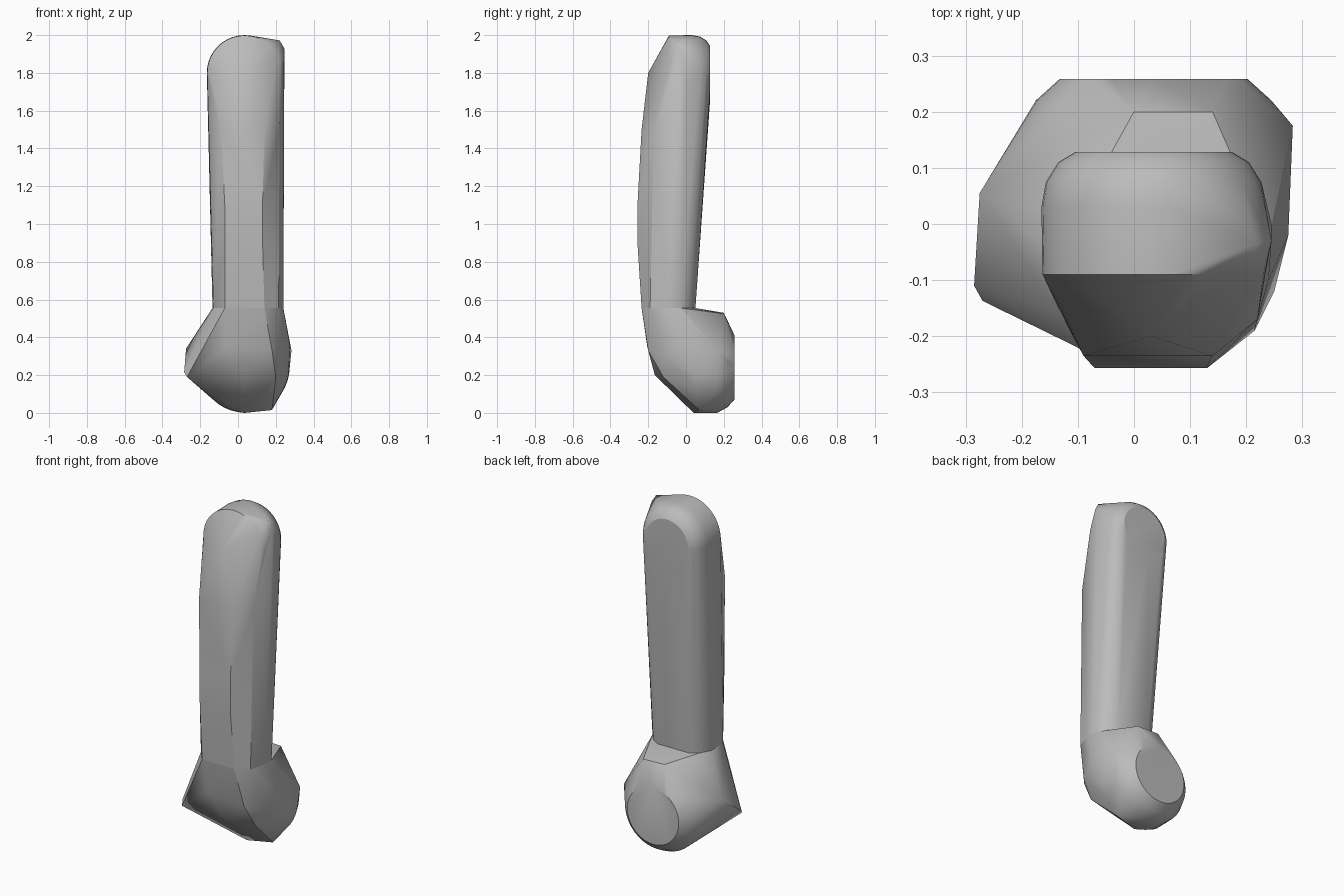
import bpy, bmesh
from math import sin, cos, tau

if "Cube" in bpy.data.objects:
    bpy.data.objects.remove(bpy.data.objects["Cube"])

grey = bpy.data.materials.new("plain grey")
grey.use_nodes = True
GREY = (0.5, 0.5, 0.5, 1)
grey.diffuse_color = GREY
grey.node_tree.nodes["Principled BSDF"].inputs["Base Color"].default_value = GREY


def ring(x, y, z, r, n=40):
    """Circle of points facing along y."""
    return [(x + r * cos(tau * i / n), y, z + r * sin(tau * i / n)) for i in range(n)]


def hull(name, points):
    """Closed convex shell around a set of points."""
    bm = bmesh.new()
    for p in points:
        bm.verts.new(p)
    bmesh.ops.convex_hull(bm, input=bm.verts[:])
    bmesh.ops.delete(bm, geom=[v for v in bm.verts if not v.link_faces], context="VERTS")
    bmesh.ops.dissolve_limit(bm, angle_limit=0.02, verts=bm.verts[:], edges=bm.edges[:])
    bmesh.ops.recalc_face_normals(bm, faces=bm.faces[:])
    mesh = bpy.data.meshes.new(name)
    bm.to_mesh(mesh)
    bm.free()
    mesh.materials.append(grey)
    obj = bpy.data.objects.new(name, mesh)
    bpy.context.collection.objects.link(obj)
    bpy.ops.object.select_all(action="DESELECT")
    obj.select_set(True)
    bpy.context.view_layer.objects.active = obj
    bpy.ops.object.shade_smooth_by_angle(angle=0.5)


# Seam outline shared by the shaft and the lower joint
SEAM = 0.555
seam = [(x, y, SEAM) for x, y in (
    (-0.07, -0.235), (0.14, -0.235), (0.215, -0.19), (0.24, -0.1), (0.24, -0.03),
    (0.2, 0.02), (0.15, 0.05), (-0.05, 0.05), (-0.1, 0.02), (-0.135, -0.05), (-0.13, -0.16))]

# Upper shaft: rounded head, bowed front, small corner at the top
shaft = list(seam)
for y, r in ((-0.09, 0.198), (0.03, 0.2), (0.075, 0.192), (0.11, 0.17), (0.128, 0.14)):
    shaft += ring(0.035, y, 1.8, r)
shaft += [(0.245, -0.03, 1.93), (0.22, -0.035, 1.972), (0.245, 0.0, 1.75)]
shaft += [(0.03, -0.2, 1.8), (-0.14, -0.12, 1.8)]
shaft += [(-0.09, -0.235, 1.5), (0.14, -0.235, 1.5), (0.22, -0.17, 1.5)]
shaft += [(-0.07, -0.257, z) for z in (0.9, 1.1)]
shaft += [(0.13, -0.257, z) for z in (0.9, 1.1)]
hull("upper_shaft", shaft)

# Lower joint: round end cap at the back, pointed side, sloping underside
joint = list(seam)
for y, r in ((0.05, 0.235), (0.165, 0.238), (0.22, 0.21), (0.258, 0.168)):
    joint += ring(0.035, y, 0.24, r)
joint += [(0.0, 0.2, 0.53), (0.14, 0.2, 0.525)]
joint += [(-0.275, 0.055, 0.34), (-0.285, -0.11, 0.215), (-0.27, -0.137, 0.19)]
joint += [(0.283, 0.175, 0.33), (0.275, -0.02, 0.36), (0.25, -0.12, 0.3)]
joint += [(-0.06, -0.205, 0.35), (0.18, -0.2, 0.33), (0.03, -0.165, 0.2), (0.2, -0.12, 0.19)]
joint += [(0.03, 0.04, 0.0), (0.035, 0.165, 0.0), (0.18, 0.07, 0.015)]
hull("lower_joint", joint)
